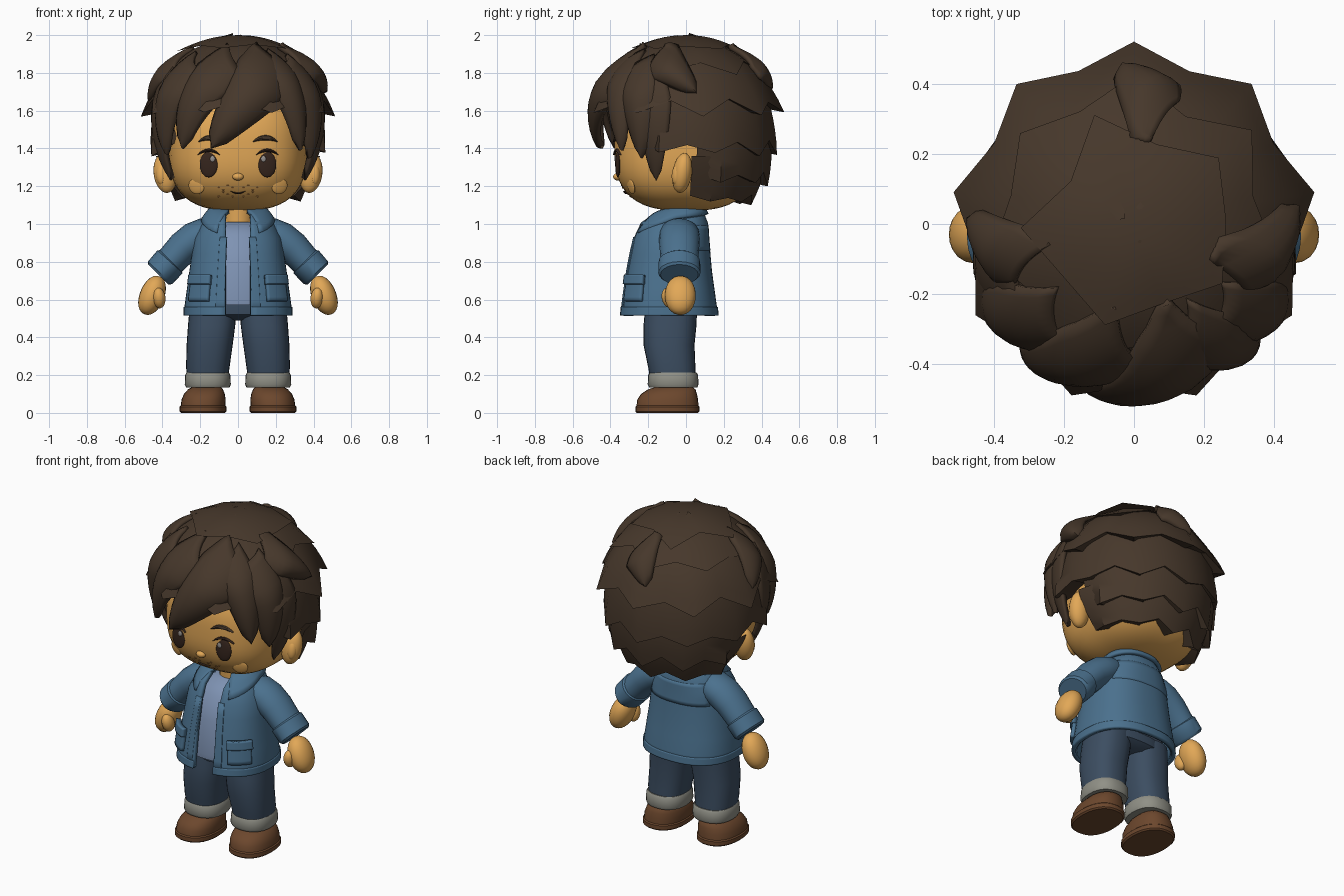
import bpy, bmesh, math
from math import sin, cos, pi, radians, asin
from mathutils import Vector

cube = bpy.data.objects.get("Cube")
if cube:
    bpy.data.objects.remove(cube, do_unlink=True)
made = []


def material(name, *rgb):
    m = bpy.data.materials.new(name)
    m.use_nodes = True
    m.diffuse_color = (*rgb, 1)
    m.node_tree.nodes["Principled BSDF"].inputs["Base Color"].default_value = (*rgb, 1)
    return m


HAIR = material("dark brown hair", .062, .039, .024)
SKIN = material("warm skin", .76, .39, .095)
JACKET = material("blue jacket", .07, .165, .27)
SHIRT = material("pale blue shirt", .21, .29, .45)
DENIM = material("dark denim", .045, .075, .12)
CUFF = material("grey cuff", .28, .28, .24)
SHOE = material("brown leather", .15, .063, .026)
EYE = material("dark eye", .035, .018, .012)
GLINT = material("eye glint", .30, .28, .27)
STUBBLE = material("light brown stubble", .38, .17, .05)


def add(name, bm, mat, thick=0):
    bmesh.ops.remove_doubles(bm, verts=bm.verts, dist=.0005)
    bmesh.ops.recalc_face_normals(bm, faces=bm.faces)
    me = bpy.data.meshes.new(name)
    bm.to_mesh(me)
    bm.free()
    me.materials.append(mat)
    ob = bpy.data.objects.new(name, me)
    bpy.context.collection.objects.link(ob)
    if thick:
        mod = ob.modifiers.new("thickness", "SOLIDIFY")
        mod.thickness = thick
        mod.offset = 0
    made.append(ob)
    return ob


def grid(name, rows, mat, wrap=True, caps=False, thick=0):
    """Skin a list of equally long point rows."""
    bm = bmesh.new()
    vs = [[bm.verts.new(p) for p in row] for row in rows]
    n = len(rows[0])
    for a, b in zip(vs, vs[1:]):
        for i in range(n if wrap else n - 1):
            j = (i + 1) % n
            bm.faces.new((a[i], a[j], b[j], b[i]))
    if caps:
        bm.faces.new(vs[0])
        bm.faces.new(vs[-1])
    return add(name, bm, mat, thick)


def spow(v, e):
    return math.copysign(abs(v) ** e, v)


def oval(z, cx, w, y0, y1, n=28, p=2.4):
    cy, h = (y0 + y1) / 2, (y1 - y0) / 2
    return [(cx + w * spow(sin(2 * pi * i / n), 2 / p), cy - h * spow(cos(2 * pi * i / n), 2 / p), z)
            for i in range(n)]


def ball(name, loc, size, mat, turn=(0, 0, 0), p=2, seg=20):
    bm = bmesh.new()
    bmesh.ops.create_uvsphere(bm, u_segments=seg, v_segments=seg * 2 // 3, radius=1)
    for v in bm.verts:
        v.co *= sum(abs(c) ** p for c in v.co) ** (-1 / p)
        v.co = Vector(c * s for c, s in zip(v.co, size))
    ob = add(name, bm, mat)
    ob.location, ob.rotation_euler = loc, turn
    return ob


def tube(name, path, mat, n=20):
    """Path of (x, y, z, radius in the xz plane, radius along y)."""
    pts = [Vector(q[:3]) for q in path]
    rows = []
    for i, q in enumerate(path):
        d = (pts[min(i + 1, len(pts) - 1)] - pts[max(i - 1, 0)])
        side = Vector((d.z, 0, -d.x)).normalized()
        rows.append([pts[i] + side * q[3] * cos(2 * pi * k / n) + Vector((0, q[4] * sin(2 * pi * k / n), 0))
                     for k in range(n)])
    return grid(name, rows, mat, caps=True)


# Head and face
HX, HY, HZ, HC, HP = .365, .378, .33, 1.40, 2.75
ball("head", (0, 0, HC), (HX, HY, HZ), SKIN, p=HP, seg=48)


def face_y(x, z):
    return -HY * (1 - abs(x / HX) ** HP - abs((z - HC) / HZ) ** HP) ** (1 / HP)


def face_arc(name, x, z, half, rise, r, mat):
    path = []
    for i in range(9):
        u = i / 4 - 1
        px, pz = x + half * u, z + rise * (1 - u * u)
        path.append((px, face_y(px, pz), pz, r * (1.15 - u * u), .012))
    tube(name, path, mat, 8)


ball("nose", (0, face_y(0, 1.25), 1.25), (.03, .024, .02), SKIN)
face_arc("mouth", 0, 1.175, .04, -.012, .004, EYE)
tube("neck", [(0, -.04, .96, .08, .08), (0, -.04, 1.15, .085, .085)], SKIN)
for s, side in ((1, "left"), (-1, "right")):
    x = .155 * s
    ball(side + "_eye", (x, face_y(x, 1.315), 1.315), (.048, .012, .068), EYE, (0, 0, .15 * s))
    ball(side + "_eye_glint", (x - .02 * s, face_y(x, 1.34) - .011, 1.345), (.013, .005, .016), GLINT)
    face_arc(side + "_eyelid", x, 1.365, .06, .025, .008, EYE)
    face_arc(side + "_eyebrow", .145 * s, 1.435, .065, .022, .012, HAIR)
    ball(side + "_cheek", (.22 * s, face_y(.22, 1.2) + .002, 1.2), (.045, .01, .043), SKIN, (.25, 0, .4 * s))
    ball(side + "_ear", (.385 * s, -.02, 1.27), (.062, .052, .107), SKIN, (-.15, .12 * s, 0))
    ball(side + "_ear_fold", (.405 * s, -.045, 1.265), (.03, .03, .06), SKIN, (-.15, 0, 0))
    for i in range(8):
        px, pz = s * (.03 + .024 * (i % 4)), 1.145 + .012 * (i % 3) + .035 * (i // 4)
        ball(f"{side}_stubble_{i}", (px, face_y(px, pz), pz), (.008, .004, .004), STUBBLE, seg=6)


# Hair: zigzag tiers round a dome, then swept locks
def dome(z):
    if z > 1.5:
        return .45 * max(0, 1 - ((z - 1.5) / .48) ** 2.35) ** .46
    return .45 - .12 * ((1.5 - z) / .4) ** 2


def polar(phi, r, z):
    return (r * sin(phi), -r * cos(phi), z)


def tier(name, start, end, teeth, top, bottom, tooth, flare, lift=0):
    full = end - start == 360
    n = teeth * 2
    rows = [[] for _ in range(9)]
    for i in range(n if full else n + 1):
        phi = radians(start + (end - start) * i / n)
        tip = i % 2
        zb = bottom + (0 if tip else tooth) + .012 * sin(i * 2.3)
        out = flare if tip else flare * .35
        if not full and i in (0, n):
            out = -.06
        for k in range(8):
            t = (k / 7) ** 1.5
            z = top + (zb - top) * t
            rows[k].append(polar(phi, dome(z) + out * t ** 1.5, z + lift))
        rows[8].append(polar(phi, max(.03, dome(zb) - .18), zb + .05 + lift))
    grid(name, rows, HAIR, wrap=full)


tier("hair_crown", 20, 380, 5, 1.98, 1.90, .03, .04, .02)
tier("hair_upper_tier", 0, 360, 7, 1.97, 1.80, .05, .05)
tier("hair_wide_tier", 0, 360, 9, 1.93, 1.58, .07, .075)
tier("hair_middle_tier", 55, 305, 7, 1.70, 1.37, .06, .045)
tier("hair_lower_tier", 98, 262, 5, 1.52, 1.21, .06, .05)
tier("hair_nape", 94, 266, 5, 1.36, 1.11, .04, .015)


def lock(name, a, b, c, half, lift, tuck=0):
    """Leaf shaped lock along a curve of (degrees from front, height)."""
    a, b, c = (Vector((radians(q[0]) * .45, q[1])) for q in (a, b, c))
    rows = []
    for i in range(13):
        t = i / 12
        p = a * (1 - t) ** 2 + b * 2 * t * (1 - t) + c * t * t
        d = ((b - a) * (1 - t) + (c - b) * t).normalized()
        w = half * min(1, .5 + 1.5 * t) * (1 - t) ** .6
        row = []
        for k in range(9):
            u = k / 4 - 1
            q = p + Vector((d.y, -d.x)) * w * u
            bulge = lift * (1 - u * u) * min(1, .2 + 2 * t) * (1 - .6 * t ** 3)
            row.append(polar(q.x / .45, dome(min(q.y, 1.93)) + .012 + bulge - tuck * t * t, q.y))
        rows.append(row)
    grid(name, rows, HAIR, wrap=False, thick=.03)


lock("fringe_centre", (32, 1.88), (8, 1.72), (-17, 1.41), .20, .06)
lock("fringe_right", (-6, 1.88), (-32, 1.73), (-38, 1.41), .17, .05)
lock("temple_right", (-42, 1.86), (-60, 1.66), (-57, 1.38), .16, .05, .02)
lock("sideburn_right", (-62, 1.82), (-72, 1.56), (-66, 1.24), .13, .015, .035)
lock("fringe_left", (28, 1.88), (39, 1.75), (44, 1.40), .14, .05)
lock("temple_left", (48, 1.86), (60, 1.66), (58, 1.36), .15, .05, .02)
lock("sideburn_left", (62, 1.82), (72, 1.56), (66, 1.24), .13, .015, .035)
lock("crown_left", (62, 1.89), (80, 1.84), (96, 1.70), .13, .065)
lock("crown_right", (-70, 1.88), (-82, 1.80), (-92, 1.66), .14, .045)
lock("crown_back", (165, 1.89), (176, 1.84), (184, 1.72), .14, .05)

# Jacket shell, with patches that follow its surface
ROWS = [(.52, .27, -.335, .155), (.57, .27, -.33, .15), (.75, .245, -.305, .125),
        (.92, .22, -.27, .11), (1.0, .18, -.235, .105), (1.05, .125, -.165, .085)]
GAP, P = .065, 2.4


def jacket_row(z):
    for a, b in zip(ROWS, ROWS[1:]):
        if z <= b[0] + 1e-6:
            t = (z - a[0]) / (b[0] - a[0])
            return [a[i] + (b[i] - a[i]) * t for i in (1, 2, 3)]
    return ROWS[-1][1:]


def on_jacket(t, z, off=0):
    w, y0, y1 = jacket_row(z)
    return ((w + off) * spow(sin(t), 2 / P), (y0 + y1) / 2 - ((y1 - y0) / 2 + off) * spow(cos(t), 2 / P), z)


def edge(z):
    return asin((GAP / jacket_row(z)[0]) ** (P / 2))


def patch(name, t0, t1, z0, z1, off, thick, n=12):
    """Strip of jacket; None as an angle means the front opening."""
    rows = []
    for k in range(7):
        z = z0 + (z1 - z0) * k / 6
        a = edge(z) if t0 is None else t0
        b = 2 * pi - edge(z) if t1 is None else t1
        rows.append([on_jacket(a + (b - a) * i / n, z, off) for i in range(n + 1)])
    return grid(name, rows, JACKET, wrap=False, thick=thick)


panels = [[on_jacket(edge(z) + (2 * pi - 2 * edge(z)) * i / 48, z) for i in range(49)]
          for z in (.52, .57, .66, .75, .84, .92, .96, 1.0, 1.03, 1.05)]
grid("jacket_body", panels, JACKET, wrap=False, thick=.025)
patch("jacket_hem", None, None, .515, .56, .006, .024, n=48)
patch("jacket_yoke", pi * .7, pi * 1.3, .86, .99, .008, .012)
grid("shirt", [oval(z, 0, w, y0, y1) for z, w, y0, y1 in
               ((.57, .22, -.30, .10), (.60, .22, -.302, .10), (.80, .20, -.275, .08),
                (.94, .17, -.225, .07), (1.01, .10, -.14, .05))], SHIRT, caps=True)

# Collar: band round the neck, falling to two wide points in front
collar = []
for k in range(7):
    f = k / 6
    row = []
    for i in range(41):
        t = .45 + (2 * pi - .9) * i / 40
        front = max(0, cos(t))
        w = .095 + .085 * f + .05 * f * front
        h = .09 + .065 * f + .085 * f * front
        z = 1.085 + .02 * -cos(t) - .055 * f - .07 * f * front ** 1.5 + .022 * sin(pi * f)
        row.append((w * spow(sin(t), .85), -.045 - h * cos(t), z))
    collar.append(row)
grid("jacket_collar", collar, JACKET, wrap=False, thick=.022)
for s, side in ((1, "left"), (-1, "right")):
    patch(side + "_placket", s * .20, s * .36, .53, .93, .008, .018)
    patch(side + "_pocket", s * .50, s * 1.05, .59, .72, .018, .03)
    patch(side + "_pocket_flap", s * .47, s * 1.08, .68, .73, .03, .03)

# Arms
for s, side in ((1, "left"), (-1, "right")):
    tube(side + "_sleeve", [(s * x, -.035, z, r, ry) for x, z, r, ry in
         ((.11, .965, .06, .08), (.17, .95, .085, .105), (.23, .92, .092, .108),
          (.29, .875, .088, .105), (.35, .81, .082, .10), (.41, .745, .075, .098))], JACKET)
    tube(side + "_sleeve_cuff", [(s * x, -.035, z, r, ry) for x, z, r, ry in
         ((.355, .805, .08, .098), (.36, .80, .09, .11), (.412, .742, .088, .112),
          (.422, .732, .076, .10))], JACKET)
    ball(side + "_hand", (s * .455, -.03, .622), (.065, .082, .108), SKIN, (0, -.38 * s, 0), p=2.1)
    ball(side + "_thumb", (s * .418, -.088, .608), (.034, .04, .056), SKIN, (.3, .1 * s, 0))

# Trousers, turn-ups and shoes
grid("trouser_seat", [oval(z, 0, w, y0, y1) for z, w, y0, y1 in
     ((.49, .13, -.15, .02), (.52, .235, -.225, .065), (.60, .235, -.235, .07),
      (.66, .20, -.22, .06))], DENIM, caps=True)
for s, side in ((1, "left"), (-1, "right")):
    grid(side + "_trouser_leg", [oval(z, s * cx, w, y0, y1) for z, cx, w, y0, y1 in
         ((.16, .16, .105, -.185, .05), (.24, .16, .115, -.20, .05), (.36, .15, .122, -.225, .045),
          (.46, .14, .125, -.225, .055), (.57, .13, .125, -.215, .06))], DENIM, caps=True)
    grid(side + "_turn_up", [oval(z, s * .16, w, y0, y1) for z, w, y0, y1 in
         ((.135, .10, -.17, .04), (.135, .115, -.195, .06), (.15, .122, -.203, .066),
          (.20, .12, -.20, .064), (.213, .113, -.193, .056), (.21, .09, -.16, .03))], CUFF, caps=True)
    grid(side + "_shoe", [oval(z, s * cx, w, y0, y1, p=2.3) for z, cx, w, y0, y1 in
         ((.035, .185, .118, -.262, .066), (.07, .182, .117, -.258, .064), (.10, .178, .108, -.238, .058),
          (.125, .172, .092, -.20, .05), (.14, .165, .07, -.15, .03))], SHOE, caps=True)
    grid(side + "_sole", [oval(z, s * .185, w, y0, y1, p=2.3) for z, w, y0, y1 in
         ((0, .116, -.26, .064), (.008, .124, -.268, .072), (.032, .124, -.268, .072),
          (.04, .116, -.26, .064))], SHOE, caps=True)

# Smooth shading with sharp creases
bpy.ops.object.select_all(action="DESELECT")
for ob in made:
    ob.select_set(True)
bpy.context.view_layer.objects.active = made[0]
bpy.ops.object.shade_smooth_by_angle(angle=radians(40))
